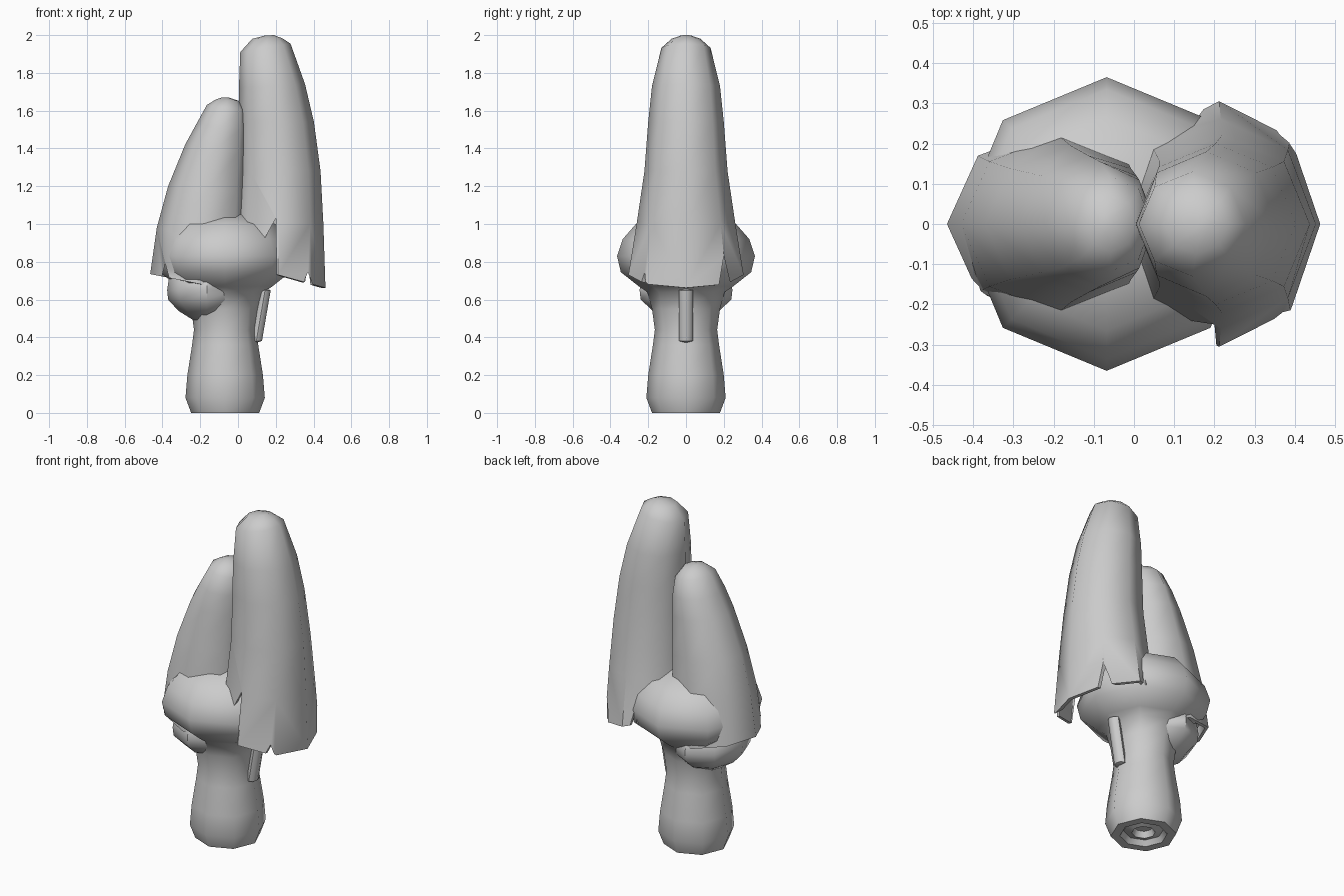
import bpy, bmesh, math
from mathutils import Vector

if "Cube" in bpy.data.objects:
    bpy.data.objects.remove(bpy.data.objects["Cube"])

SIDES = 8


def finish(name, bm):
    bmesh.ops.recalc_face_normals(bm, faces=bm.faces)
    me = bpy.data.meshes.new(name)
    bm.to_mesh(me)
    bm.free()
    ob = bpy.data.objects.new(name, me)
    bpy.context.collection.objects.link(ob)
    return ob


def smooth(ob, angle=50):
    bpy.ops.object.select_all(action='DESELECT')
    ob.select_set(True)
    bpy.context.view_layer.objects.active = ob
    bpy.ops.object.shade_smooth_by_angle(angle=math.radians(angle))


def loft(name, rings, cap_start=True):
    """Each ring: left x, left z, right x, right z, half depth in y."""
    bm = bmesh.new()
    loops = []
    for xl, zl, xr, zr, ry in rings:
        loop = []
        for i in range(SIDES):
            a = 2 * math.pi * i / SIDES
            t = 0.5 + 0.5 * math.cos(a)
            loop.append(bm.verts.new((xl + (xr - xl) * t, ry * math.sin(a), zl + (zr - zl) * t)))
        loops.append(loop)
    for a, b in zip(loops, loops[1:]):
        for i in range(SIDES):
            j = (i + 1) % SIDES
            bm.faces.new((a[i], a[j], b[j], b[i]))
    bm.faces.new(loops[-1])
    if cap_start:
        bm.faces.new(loops[0])
    return finish(name, bm)


def prism(tri, axis, lo, hi):
    """Triangular cutter extruded along x or y."""
    bm = bmesh.new()
    ends = [[bm.verts.new((u, d, z) if axis == 'y' else (d, u, z)) for u, z in tri] for d in (lo, hi)]
    bm.faces.new(ends[0])
    bm.faces.new(ends[1])
    for i in range(3):
        j = (i + 1) % 3
        bm.faces.new((ends[0][i], ends[0][j], ends[1][j], ends[1][i]))
    ob = finish("notch_cutter", bm)
    ob.hide_render = True
    return ob


def make_cap(name, rings, notches):
    ob = loft(name, rings, cap_start=False)
    bpy.context.view_layer.objects.active = ob
    m = ob.modifiers.new("shell", 'SOLIDIFY')
    m.thickness = 0.02
    m.offset = -1
    bpy.ops.object.modifier_apply(modifier=m.name)
    for n in notches:
        cutter = prism(*n)
        m = ob.modifiers.new("notch", 'BOOLEAN')
        m.operation = 'DIFFERENCE'
        m.solver = 'EXACT'
        m.object = cutter
        bpy.context.view_layer.objects.active = ob
        bpy.ops.object.modifier_apply(modifier=m.name)
        bpy.data.objects.remove(cutter)
    smooth(ob)


# Stem with hollow foot, swelling into the collar bulge
cx = -0.068
profile = [(0.05, 0.05), (0.065, 0.015), (0.11, 0.03), (0.13, 0.0), (0.18, 0.0), (0.21, 0.08),
           (0.2, 0.2), (0.175, 0.36), (0.165, 0.44), (0.18, 0.55), (0.205, 0.64), (0.25, 0.67),
           (0.345, 0.745), (0.365, 0.83), (0.335, 0.92), (0.265, 1.0), (0.13, 1.05)]
smooth(loft("stem_and_collar", [(cx - r, z, cx + r, z, r) for r, z in profile]))

# Lower swelling under the small cap
blob = [(0.07, 0.49), (0.15, 0.54), (0.205, 0.6), (0.21, 0.65), (0.2, 0.72), (0.12, 0.78)]
smooth(loft("lower_swelling", [(-0.165 - r, z, -0.165 + r, z, r * 1.17) for r, z in blob]))

# Small left cap
make_cap("small_cap", [
    (-0.465, 0.735, 0.06, 0.63, 0.24),
    (-0.43, 0.98, 0.055, 0.92, 0.22),
    (-0.37, 1.2, 0.055, 1.16, 0.195),
    (-0.28, 1.42, 0.055, 1.38, 0.17),
    (-0.22, 1.53, 0.053, 1.5, 0.155),
    (-0.165, 1.63, 0.043, 1.6, 0.12),
    (-0.12, 1.658, 0.005, 1.652, 0.07),
    (-0.085, 1.67, -0.05, 1.67, 0.02)],
    [([(-0.415, 0.68), (-0.385, 0.79), (-0.35, 0.66)], 'y', -0.5, -0.05)])

# Tall right cap with torn rim
make_cap("tall_cap", [
    (-0.04, 0.8, 0.463, 0.662, 0.305),
    (-0.02, 1.02, 0.452, 1.0, 0.26),
    (0.0, 1.28, 0.437, 1.28, 0.22),
    (0.003, 1.54, 0.402, 1.54, 0.2),
    (0.005, 1.72, 0.355, 1.74, 0.18),
    (0.012, 1.91, 0.278, 1.955, 0.13),
    (0.075, 1.98, 0.235, 1.983, 0.075),
    (0.14, 1.997, 0.19, 2.0, 0.025)],
    [([(-0.02, 0.63), (0.2, 1.03), (0.207, 0.6)], 'y', -0.6, -0.1),
     ([(0.33, 0.65), (0.37, 0.745), (0.41, 0.64)], 'y', -0.6, -0.05),
     ([(0.165, 0.62), (0.2, 0.83), (0.25, 0.62)], 'x', 0.25, 0.6),
     ([(0.12, 0.65), (0.155, 0.84), (0.19, 0.65)], 'y', 0.1, 0.6)])

# Small rib on the side of the stem
bm = bmesh.new()
bmesh.ops.create_uvsphere(bm, u_segments=8, v_segments=8, radius=1)
for v in bm.verts:
    z = v.co.z
    k = 1 / max(1e-3, math.hypot(v.co.x, v.co.y)) if abs(z) < 0.95 else 1
    v.co = Vector((0.12 + 0.025 * z + 0.03 * v.co.x * k, 0.037 * v.co.y * k, 0.515 + 0.145 * z))
smooth(finish("stem_rib", bm))
